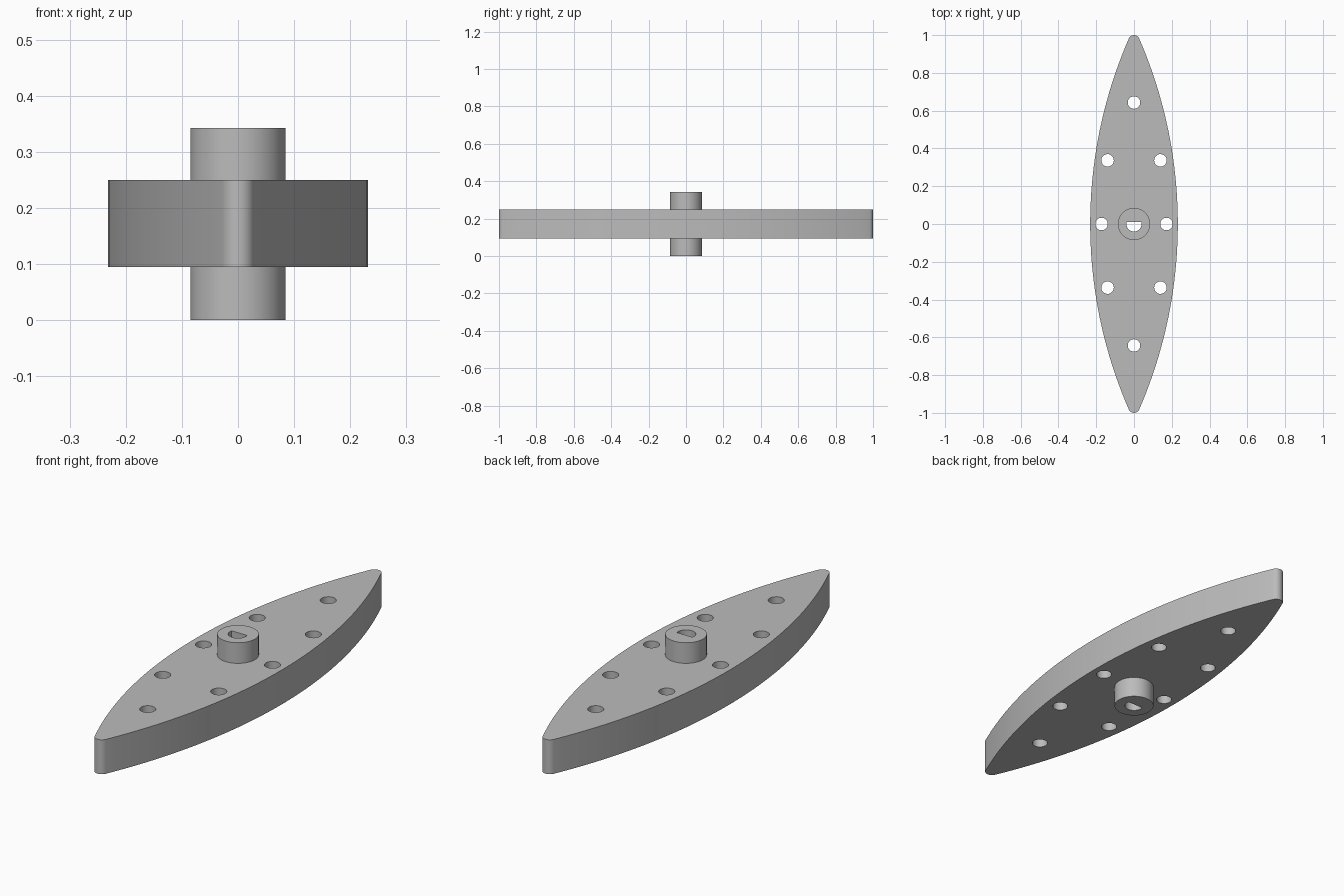
import bpy, math
from math import sin, cos, pi

cube = bpy.data.objects.get("Cube")
if cube:
    bpy.data.objects.remove(cube)

grey = bpy.data.materials.new("plain_grey")
grey.use_nodes = True
COLOUR = (0.5, 0.5, 0.5, 1)
grey.diffuse_color = COLOUR
grey.node_tree.nodes["Principled BSDF"].inputs["Base Color"].default_value = COLOUR


def arc(cx, cy, r, a0, a1, n):
    """Points along an arc, both ends included."""
    return [(cx + r * cos(a0 + (a1 - a0) * i / n), cy + r * sin(a0 + (a1 - a0) * i / n))
            for i in range(n + 1)]


def circle(cx, cy, r, n=40):
    return arc(cx, cy, r, 0, 2 * pi, n)[:-1]


def extrude_profile(name, loops, z0, z1):
    """Fill the outer loop minus the inner loops and extrude from z0 to z1."""
    curve = bpy.data.curves.new(name + "_profile", 'CURVE')
    curve.dimensions = '2D'
    curve.fill_mode = 'BOTH'
    curve.extrude = (z1 - z0) / 2
    for loop in loops:
        spline = curve.splines.new('POLY')
        spline.points.add(len(loop) - 1)
        for point, (x, y) in zip(spline.points, loop):
            point.co = (x, y, 0, 1)
        spline.use_cyclic_u = True
    obj = bpy.data.objects.new(name, curve)
    bpy.context.collection.objects.link(obj)
    bpy.ops.object.select_all(action='DESELECT')
    obj.select_set(True)
    bpy.context.view_layer.objects.active = obj
    bpy.ops.object.convert(target='MESH')
    obj = bpy.context.object
    obj.location.z = (z0 + z1) / 2
    # Weld caps to walls and face everything outward
    bpy.ops.object.mode_set(mode='EDIT')
    bpy.ops.mesh.select_all(action='SELECT')
    bpy.ops.mesh.remove_doubles(threshold=0.0001)
    bpy.ops.mesh.normals_make_consistent(inside=False)
    bpy.ops.object.mode_set(mode='OBJECT')
    obj.data.materials.clear()
    obj.data.materials.append(grey)
    bpy.ops.object.shade_smooth_by_angle(angle=math.radians(30))
    return obj


# Lens outline: two shallow side arcs tangent to small rounded tips
HALF_W, TIP_R = 0.232, 0.03
TIP_Y = 1 - TIP_R
side_r = (HALF_W ** 2 + TIP_Y ** 2 - TIP_R ** 2) / (2 * (HALF_W - TIP_R))
side_x = HALF_W - side_r
lean = math.atan2(TIP_Y, -side_x)
half = arc(side_x, 0, side_r, -lean, lean, 40) + arc(0, TIP_Y, TIP_R, lean, pi - lean, 12)[1:-1]
outline = half + [(-x, -y) for x, y in half]

# Mounting holes, mirrored about both axes
HOLE_R = 0.033
centres = [(s * 0.172, 0) for s in (1, -1)] + [(0, s * 0.643) for s in (1, -1)]
centres += [(sx * 0.14, sy * 0.337) for sx in (1, -1) for sy in (1, -1)]
holes = [circle(x, y, HOLE_R) for x, y in centres]

HUB_R = 0.085
hub_loop = circle(0, 0, HUB_R, 64)
extrude_profile("lens_plate", [outline, hub_loop] + holes, 0.095, 0.25)

# Hub with a D-shaped shaft bore, flat towards the back
BORE_R, FLAT_Y = 0.04, 0.01
a = math.asin(FLAT_Y / BORE_R)
extrude_profile("hub", [hub_loop, arc(0, 0, BORE_R, pi - a, 2 * pi + a, 32)], 0, 0.343)
